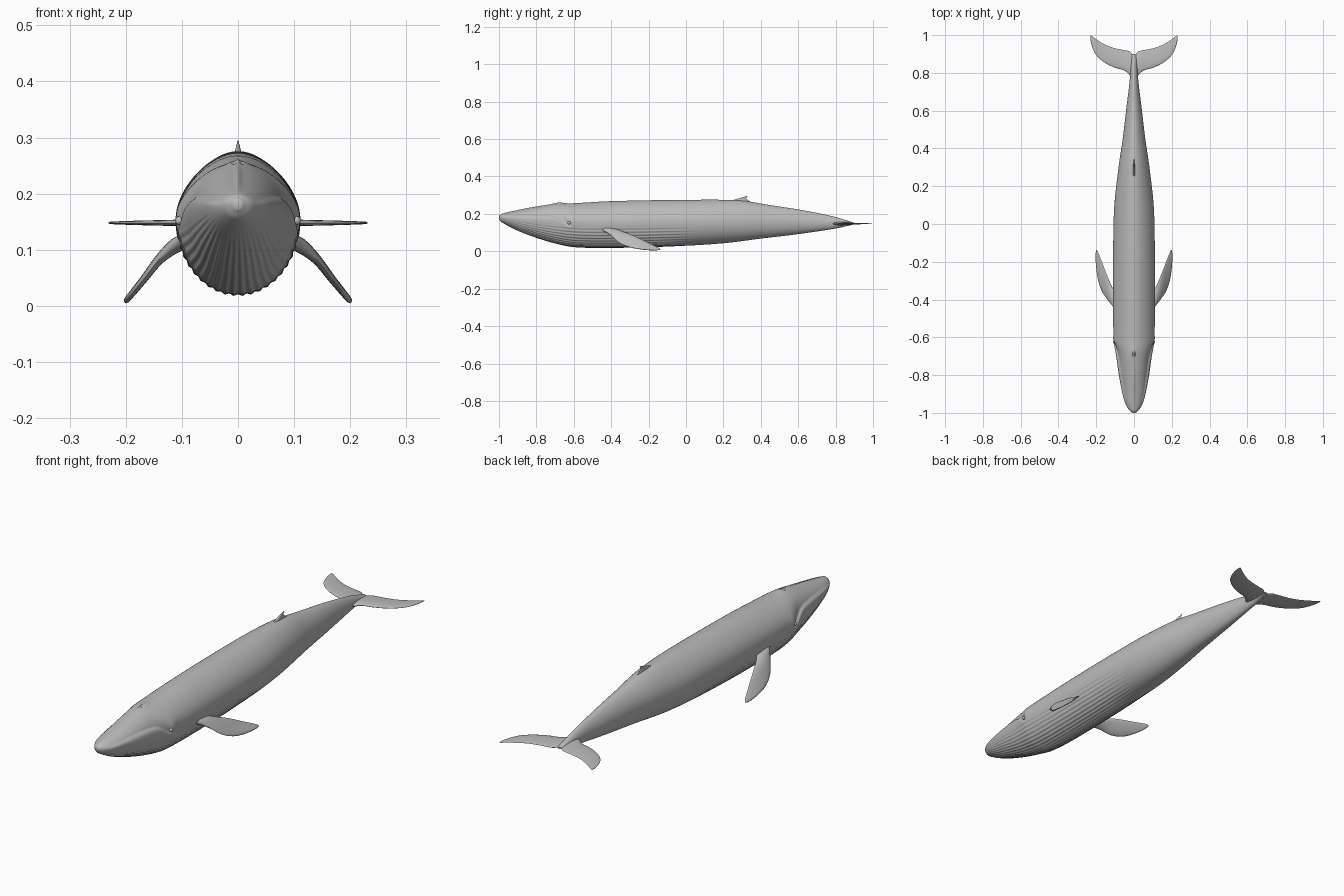
import bpy, bmesh, math
from mathutils import Vector

cube = bpy.data.objects.get("Cube")
if cube:
    bpy.data.objects.remove(cube)

skin = bpy.data.materials.new("grey_skin")
skin.use_nodes = True
COLOUR = (0.5, 0.5, 0.5, 1)
skin.diffuse_color = COLOUR
skin.node_tree.nodes["Principled BSDF"].inputs["Base Color"].default_value = COLOUR


def curve_value(points, t):
    """Smooth (monotone-ish Hermite) lookup in a short list of (t, value)."""
    if t <= points[0][0]:
        return points[0][1]
    for i in range(len(points) - 1):
        (a, va), (b, vb) = points[i], points[i + 1]
        if t <= b:
            def slope(j):
                lo, hi = max(j - 1, 0), min(j + 1, len(points) - 1)
                return (points[hi][1] - points[lo][1]) / (points[hi][0] - points[lo][0])
            u, h = (t - a) / (b - a), b - a
            return ((1 + 2 * u) * (1 - u) ** 2 * va + u * (1 - u) ** 2 * h * slope(i)
                    + u * u * (3 - 2 * u) * vb + u * u * (u - 1) * h * slope(i + 1))
    return points[-1][1]


def ramp(a, b, t):
    u = min(max((t - a) / (b - a), 0), 1)
    return u * u * (3 - 2 * u)


def bell(d, width):
    return math.exp(-(d / width) ** 2)


def finish(name, bm, angle=40):
    bmesh.ops.recalc_face_normals(bm, faces=bm.faces)
    mesh = bpy.data.meshes.new(name)
    bm.to_mesh(mesh)
    bm.free()
    obj = bpy.data.objects.new(name, mesh)
    bpy.context.collection.objects.link(obj)
    mesh.materials.append(skin)
    bpy.ops.object.select_all(action="DESELECT")
    obj.select_set(True)
    bpy.context.view_layer.objects.active = obj
    bpy.ops.object.shade_smooth_by_angle(angle=math.radians(angle))
    return obj


def loft(name, rings, angle=40):
    """Skin closed rings of points and cap both ends."""
    bm = bmesh.new()
    loops = [[bm.verts.new(p) for p in ring] for ring in rings]
    n = len(loops[0])
    for a, b in zip(loops, loops[1:]):
        for i in range(n):
            bm.faces.new((a[i], a[(i + 1) % n], b[(i + 1) % n], b[i]))
    bm.faces.new(loops[0])
    bm.faces.new(loops[-1])
    return finish(name, bm, angle)


# Body profiles along the length
TOP = [(-1, .19), (-.985, .2), (-.9, .217), (-.8, .236), (-.7, .253), (-.6, .257), (-.4, .268),
       (0, .275), (.28, .272), (.45, .247), (.65, .215), (.8, .183), (.9, .152)]
BOTTOM = [(-1, .172), (-.985, .155), (-.9, .11), (-.8, .072), (-.7, .042), (-.6, .022), (-.4, .018),
          (-.1, .025), (.2, .043), (.4, .068), (.6, .092), (.8, .122), (.9, .144)]
WIDTH = [(-1, .008), (-.985, .026), (-.95, .046), (-.9, .061), (-.8, .08), (-.7, .094), (-.62, .107), (-.4, .111),
         (-.1, .11), (.1, .104), (.3, .082), (.45, .06), (.6, .042), (.75, .024), (.9, .012)]
MIDDLE = [(-1, .182), (-.9, .175), (-.7, .16), (-.5, .152), (0, .155), (.5, .158), (.8, .152), (.9, .148)]
MOUTH = [(-1, .184), (-.9, .192), (-.75, .193), (-.69, .183), (-.64, .148), (-.6, .125)]


def body_point(y, a):
    top, low, wide, mid = (curve_value(c, y) for c in (TOP, BOTTOM, WIDTH, MIDDLE))
    s, c = math.sin(a), math.cos(a)
    z = mid + s * ((top - mid) if s > 0 else (mid - low))
    x = wide * c
    if s > 0:
        x *= 1 - .18 * s * s          # keeled back
    # Mouth: the rostrum sits inside the fuller lower lips, with a crease between
    d = z - curve_value(MOUTH, y)
    head = ramp(-1, -.95, y) * (1 - ramp(-.64, -.6, y))
    x *= 1 - head * (.09 * ramp(-.003, .008, d) * bell(max(d, 0), .05) + .06 * bell(d, .005))
    # Central rostrum ridge, brow swelling, blowhole guard and nostrils
    if s > 0:
        z += .004 * bell(x, .006) * head * bell(y + .85, .12)
        z += .006 * bell(x, .016) * bell(y + .68, .03)
        z -= .006 * bell(abs(x) - .007, .004) * bell(y + .69, .016)
    x *= 1 + .04 * bell(y + .62, .025) * bell(z - .16, .04)
    # Throat pleats from the chin to the belly
    pleat = ramp(-.97, -.85, y) * (1 - ramp(-.15, .1, y)) * ramp(.1, .35, -s)
    k = 1 - .022 * pleat * (.5 + .5 * math.cos(44 * (a + math.pi / 2)))
    return Vector((x * k, y, mid + (z - mid) * k))


SEGMENTS, STATIONS = 264, 260
rings = []
for i in range(STATIONS + 1):
    u = i / STATIONS
    y = -1 + 1.9 * (u ** 1.25)
    rings.append([body_point(y, math.tau * j / SEGMENTS) for j in range(SEGMENTS)])
loft("body", rings, 60)


def fin(name, sections, place, count=28):
    """Loft lens sections (span, leading, trailing, half thickness)."""
    rings = []
    tracks = [[(s[0], s[k]) for s in sections] for k in (1, 2, 3)]
    first, last = sections[0][0], sections[-1][0]
    for i in range(count + 1):
        span = first + (last - first) * math.sin(i / count * math.pi / 2)
        lead, trail, half = (curve_value(t, span) for t in tracks)
        ring = []
        for j in range(24):
            a = math.tau * j / 24
            f = (1 - math.cos(a)) / 2
            thick = half * math.sin(a) * (1.25 - .6 * f)
            ring.append(place(span, lead + (trail - lead) * f, thick))
        rings.append(ring)
    return loft(name, rings, 50)


# Flippers: sweep back, out and down from behind the jaw
FLIPPER = [(.085, -.475, -.36, .017), (.11, -.437, -.345, .014), (.14, -.4, -.278, .009),
           (.17, -.355, -.2, .007), (.19, -.295, -.15, .006), (.199, -.23, -.136, .005), (.202, -.18, -.15, .002)]
DROP = [(.085, .118), (.11, .108), (.14, .083), (.17, .045), (.202, .006)]
# Flukes: flat crescents meeting at a central notch
FLUKE = [(0, .76, .885, .009), (.02, .785, .912, .009), (.05, .812, .92, .007), (.1, .827, .93, .006),
         (.14, .845, .943, .005), (.18, .873, .965, .004), (.21, .91, .985, .003), (.228, .96, .998, .002),
         (.231, .985, .995, .001)]
for side, label in ((1, "left"), (-1, "right")):
    fin(label + "_flipper", FLIPPER, lambda s, y, t, k=side: Vector(
        (k * (s + t * .7), y, curve_value(DROP, s) + t * .7)))
    fin(label + "_fluke", FLUKE, lambda s, y, t, k=side: Vector((k * s, y, .148 + t)))
    # Eye just above the corner of the mouth
    bm = bmesh.new()
    bmesh.ops.create_uvsphere(bm, u_segments=16, v_segments=10, radius=.008)
    bmesh.ops.translate(bm, verts=bm.verts, vec=(side * .104, -.625, .152))
    finish(label + "_eye", bm)

# Small hooked dorsal fin
DORSAL = [(.255, .2, .36, .007), (.272, .245, .335, .006), (.282, .28, .322, .004),
          (.29, .307, .325, .002), (.295, .322, .33, .001)]
fin("dorsal_fin", DORSAL, lambda s, y, t: Vector((t, y, s)), 14)
